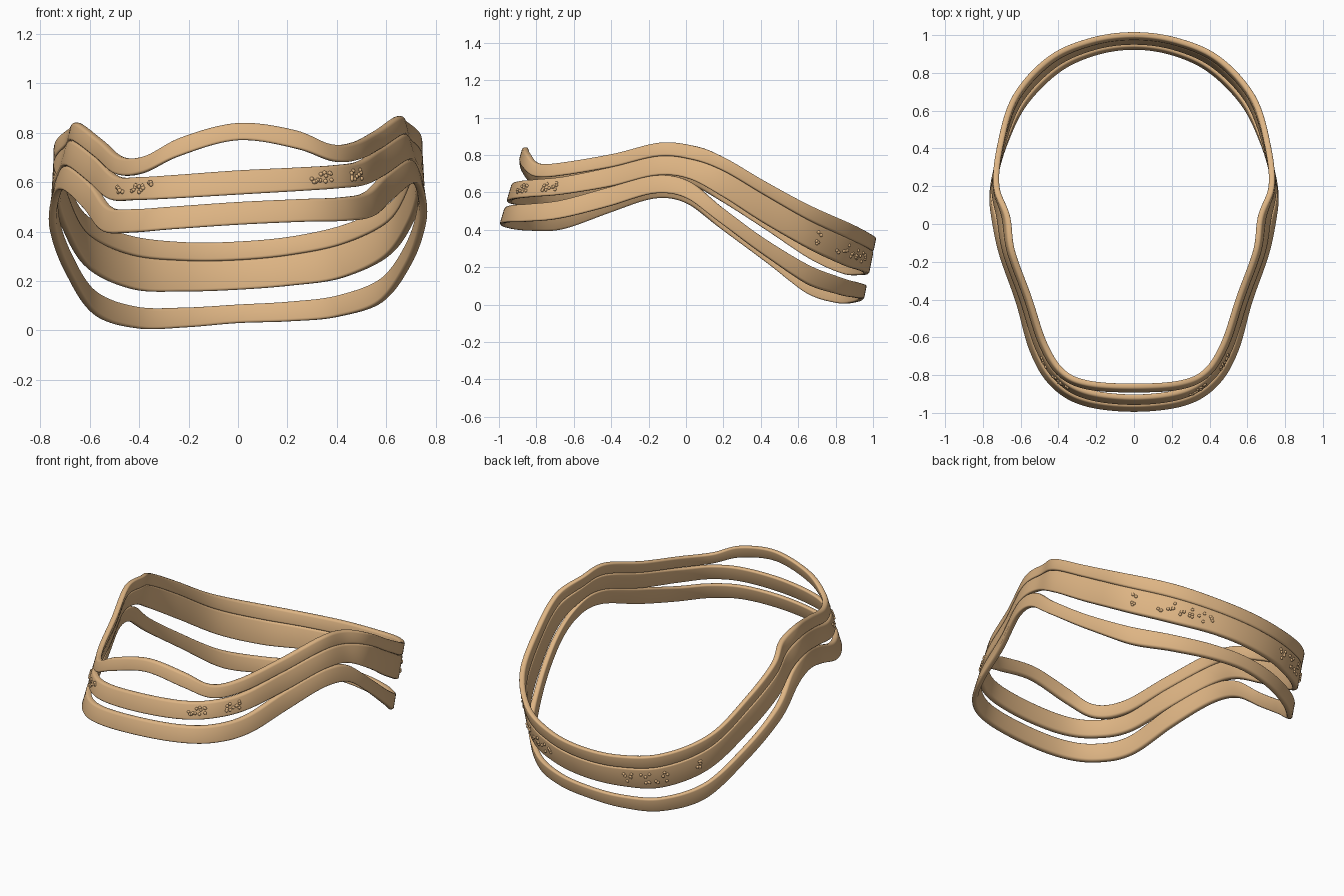
import bpy, bmesh, math, random
from mathutils import Vector, Matrix

if "Cube" in bpy.data.objects:
    bpy.data.objects.remove(bpy.data.objects["Cube"])

# Half ring, front centre to back centre:
# x, y, lean, sideways tilt, then low/high edges: A lo, A/B hi..., B lo, B hi, C lo, C hi
HALF = [
    (0.00, -.930, .30, .06, .770, .840, .550, .648, .428, .520),
    (0.25, -.900, .30, .06, .720, .795, .550, .645, .425, .517),
    (0.40, -.810, .28, .06, .660, .730, .552, .645, .420, .515),
    (0.50, -.650, .25, .06, .663, .733, .560, .655, .432, .530),
    (0.58, -.400, .22, .03, .718, .788, .614, .718, .508, .612),
    (0.67, -.150, .22, .02, .780, .852, .678, .780, .582, .678),
    (0.70, 0.030, .25, .02, .762, .836, .655, .762, .545, .640),
    (0.735, .200, .05, .02, .700, .774, .560, .700, .410, .500),
    (0.70, 0.420, -.05, .02, .570, .645, .420, .570, .250, .340),
    (0.61, 0.660, -.15, .04, .420, .500, .275, .420, .090, .190),
    (0.43, 0.850, -.20, .055, .330, .410, .190, .330, .032, .120),
    (0.22, 0.945, -.20, .055, .295, .370, .170, .295, .025, .105),
    (0.00, 0.975, -.20, .055, .285, .360, .165, .285, .030, .105),
]
KEYS = HALF + [(-k[0],) + k[1:] for k in HALF[-2:0:-1]]
N = len(KEYS)
THICK, RADIUS, STEPS = .032, .011, 10


def key_at(s):
    """Closed Catmull-Rom interpolation of all key columns."""
    i, t = math.floor(s), s - math.floor(s)
    p = [KEYS[(i + j) % N] for j in (-1, 0, 1, 2)]
    return [.5 * (2*b + (c - a)*t + (2*a - 5*b + 4*c - d)*t*t + (3*b - a - 3*c + d)*t**3)
            for a, b, c, d in zip(*p)]


def shell_point(s, z, out):
    """Point on the leaning shell at untilted height z, pushed outward by out."""
    k, k0, k1 = key_at(s), key_at(s - .05), key_at(s + .05)
    n = Vector((k1[1] - k0[1], k0[0] - k1[0], 0)).normalized()
    mid = (k[6] + k[7]) / 2
    return Vector((k[0], k[1], z + k[3] * k[0])) + n * (out + k[2] * (mid - z)), n


material = bpy.data.materials.new("tan")
material.diffuse_color = (.73, .46, .23, 1)
material.use_nodes = True
material.node_tree.nodes["Principled BSDF"].inputs["Base Color"].default_value = material.diffuse_color


def finish(bm, name):
    bmesh.ops.recalc_face_normals(bm, faces=bm.faces)
    mesh = bpy.data.meshes.new(name)
    bm.to_mesh(mesh)
    bm.free()
    ob = bpy.data.objects.new(name, mesh)
    mesh.materials.append(material)
    bpy.context.collection.objects.link(ob)
    bpy.ops.object.select_all(action='DESELECT')
    bpy.context.view_layer.objects.active = ob
    ob.select_set(True)
    bpy.ops.object.shade_smooth_by_angle(angle=math.radians(50))


def band(name, col):
    """Sweep a rounded rectangle of varying height round the ring."""
    bm, rings = bmesh.new(), []
    for j in range(N * STEPS):
        s = j / STEPS
        k = key_at(s)
        lo, hi = k[col], k[col + 1]
        ring = []
        for q in range(4):
            su, sv = ((1, 1), (-1, 1), (-1, -1), (1, -1))[q]
            for a in range(4):
                ang = math.radians(q * 90 + a * 30)
                v = su * (THICK/2 - RADIUS) + RADIUS * math.cos(ang)
                u = sv * ((hi - lo)/2 - RADIUS) + RADIUS * math.sin(ang)
                ring.append(bm.verts.new(shell_point(s, (lo + hi)/2 + u, v)[0]))
        rings.append(ring)
    for a, b in zip(rings, rings[1:] + rings[:1]):
        for i in range(len(a)):
            m = (i + 1) % len(a)
            bm.faces.new((a[i], a[m], b[m], b[i]))
    finish(bm, name)


# Three strands that join at the sides and part at front and back
band("upper_band", 4)
band("middle_band", 6)
band("lower_band", 8)

# Small scattered bumps on the middle band
random.seed(4)
bm = bmesh.new()
for centre in (1.35, 1.65, 2.4, 2.7, -2.6, -2.0, -1.7,
               9.2, 9.8, 10.1, 10.5, 10.8, 13.2, 13.6, 14.0, 14.7):
    for _ in range(6):
        s = centre + random.uniform(-.14, .14)
        k = key_at(s)
        z = k[6] + (k[7] - k[6]) * random.uniform(.3, .75)
        p, n = shell_point(s, z, THICK / 2)
        bmesh.ops.create_icosphere(bm, subdivisions=2, radius=.009, matrix=Matrix.Translation(p))
finish(bm, "surface_bumps")
